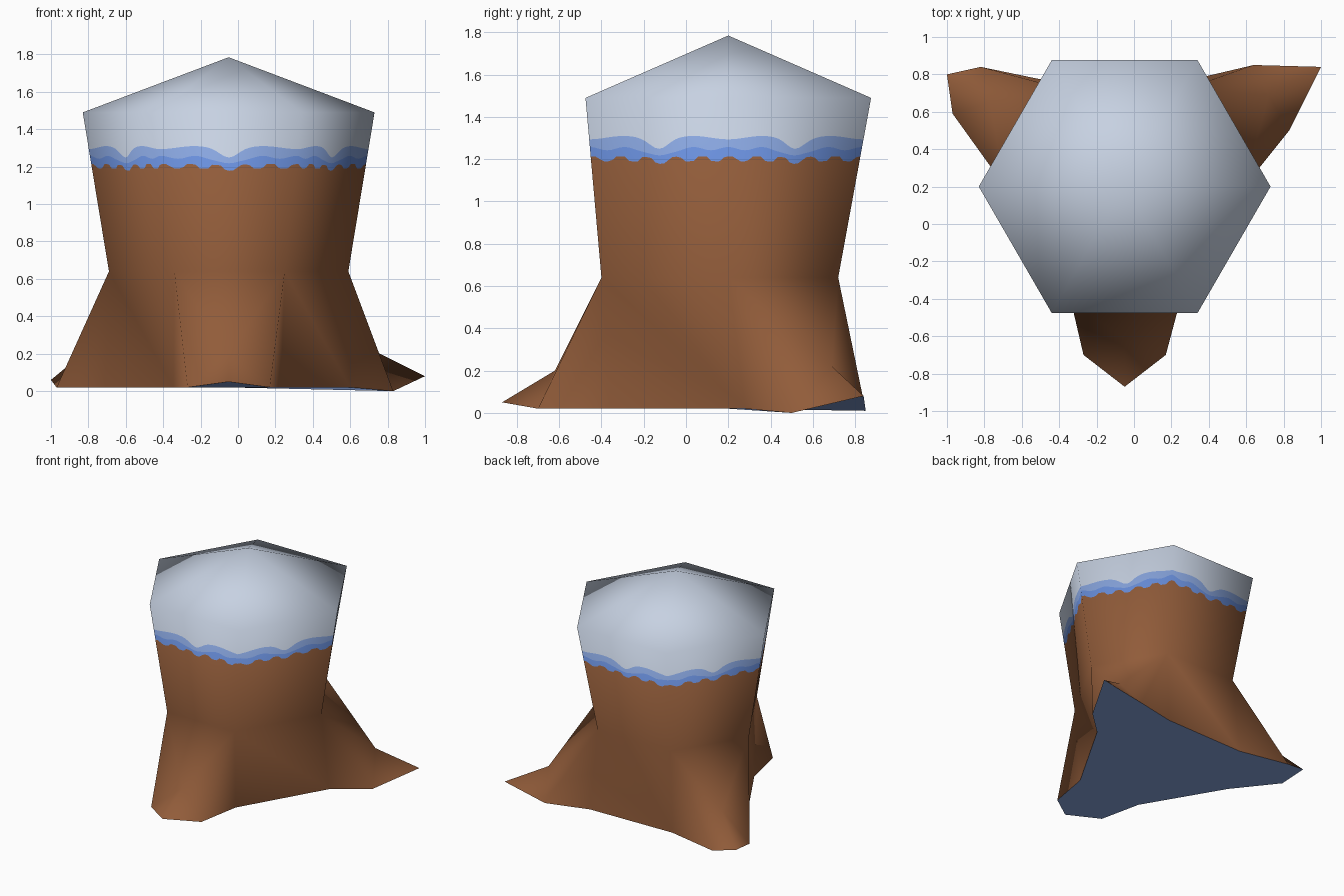
import bpy, bmesh, math
from mathutils import Vector as V

if "Cube" in bpy.data.objects:
    bpy.data.objects.remove(bpy.data.objects["Cube"])

CX, CY = -0.05, 0.2


def material(name, rgb):
    m = bpy.data.materials.new(name)
    m.diffuse_color = (*rgb, 1)
    m.use_nodes = True
    m.node_tree.nodes["Principled BSDF"].inputs["Base Color"].default_value = m.diffuse_color
    return m


MATS = [material("brown bark", (0.285, 0.107, 0.042)),
        material("blue frost", (0.141, 0.275, 0.716)),
        material("light blue frost", (0.245, 0.376, 0.73)),
        material("snow", (0.57, 0.64, 0.76))]
BARK, FROST, LIGHT, SNOW = range(4)

# Coarse cage: cap rim (0-5), waist (6-11), base (12-17), apex, then roots
rim = [V((CX + 0.78 * math.cos(k * math.pi / 3), CY + 0.78 * math.sin(k * math.pi / 3), 1.49))
       for k in range(6)]
waist = [V((x, y, 0.64)) for x, y in
         [(0.59, 0.2), (0.27, 0.72), (-0.37, 0.72), (-0.69, 0.2), (-0.34, -0.4), (0.25, -0.4)]]
base = [V((x, y, 0.02)) for x, y in
        [(0.6, 0.28), (0.3, 0.77), (-0.41, 0.755), (-0.71, 0.26), (-0.345, -0.36), (0.23, -0.36)]]
cage = rim + waist + base + [V((CX, CY, 1.785))]

# Each root: left foot, tip, right foot, ridge
roots = {0: [(0.83, 0.5, 0), (1, 0.84, 0.08), (0.64, 0.85, 0.01), (0.72, 0.69, 0.22)],
         2: [(-0.82, 0.84, 0.02), (-1, 0.8, 0.06), (-0.97, 0.59, 0.02), (-0.77, 0.65, 0.25)],
         4: [(-0.27, -0.7, 0.02), (-0.05, -0.87, 0.05), (0.17, -0.7, 0.02), (-0.05, -0.62, 0.2)]}

low_faces, outline = [], []
for a in range(6):
    b = (a + 1) % 6
    ha, hb, ba, bb = 6 + a, 6 + b, 12 + a, 12 + b
    outline.append(ba)
    if a in roots:
        sa = len(cage)
        tip, sb, ridge = sa + 1, sa + 2, sa + 3
        cage += [V(p) for p in roots[a]]
        outline += [sa, tip, sb]
        low_faces += [(ha, ridge, hb), (ha, sa, ridge), (ridge, sa, tip), (ridge, tip, sb),
                      (ridge, sb, hb), (ha, ba, sa), (hb, sb, bb)]
    else:
        low_faces.append((ha, ba, bb, hb))
wall_faces = [(a, 6 + a, 6 + (a + 1) % 6, (a + 1) % 6) for a in range(6)]
cap_faces = [(a, (a + 1) % 6, 18) for a in range(6)]

# Smooth normals of the coarse cage
bm = bmesh.new()
bv = [bm.verts.new(p) for p in cage]
for f in low_faces + wall_faces + cap_faces:
    bm.faces.new([bv[i] for i in f])
bm.normal_update()
norms = [v.normal.copy() for v in bv]
bm.free()


def make(name, verts, normals, faces, mats):
    me = bpy.data.meshes.new(name)
    me.from_pydata(verts, [], faces)
    used = sorted(set(mats))
    for m in used:
        me.materials.append(MATS[m])
    for p, m in zip(me.polygons, mats):
        p.material_index = used.index(m)
        p.use_smooth = True
    me.update()
    me.normals_split_custom_set_from_vertices([tuple(n) for n in normals])
    ob = bpy.data.objects.new(name, me)
    bpy.context.collection.objects.link(ob)


def part(name, faces, mat, flat=None):
    """Object made from some faces of the cage."""
    ids = sorted({i for f in faces for i in f})
    make(name, [cage[i] for i in ids], [flat or norms[i] for i in ids],
         [[ids.index(i) for i in f] for f in faces], [mat] * len(faces))


part("roots", low_faces, BARK)
part("snow_cap", cap_faces, SNOW)

# Underside: a fan around the middle
mid = len(cage)
cage.append(V((CX, CY, 0.02)))
n = len(outline)
part("underside", [(outline[(i + 1) % n], outline[i], mid) for i in range(n)], LIGHT, V((0, 0, -1)))


# Trunk wall: wavy frost bands that repeat on each of the six sides
def levels(t):
    dip = math.exp(-((t - 0.5) / 0.09) ** 2)
    ripple = math.cos(t * 8 * math.pi)
    bark = 1.202 + 0.012 * math.tanh(3 * math.sin(t * 10 * math.pi + 1.2)) - 0.012 * dip
    dark = 1.25 + 0.008 * ripple - 0.04 * dip
    light = 1.302 - 0.008 * math.cos(t * 4 * math.pi) - 0.045 * dip
    return [0.64, bark, max(dark, bark + 0.006), light, 1.49]


COLS = 32
verts, normals, faces, mats = [], [], [], []
for a in range(6):
    b = (a + 1) % 6
    start = len(verts)
    for c in range(COLS + 1):
        t = c / COLS
        for z in levels(t):
            s = (z - 0.64) / 0.85
            for src, out in ((cage, verts), (norms, normals)):
                lower = src[6 + a].lerp(src[6 + b], t)
                out.append(lower.lerp(src[a].lerp(src[b], t), s))
            normals[-1].normalize()
    for c in range(COLS):
        for r in range(4):
            i = start + c * 5 + r
            faces.append((i, i + 5, i + 6, i + 1))
            mats.append(r)
make("trunk", verts, normals, faces, mats)
